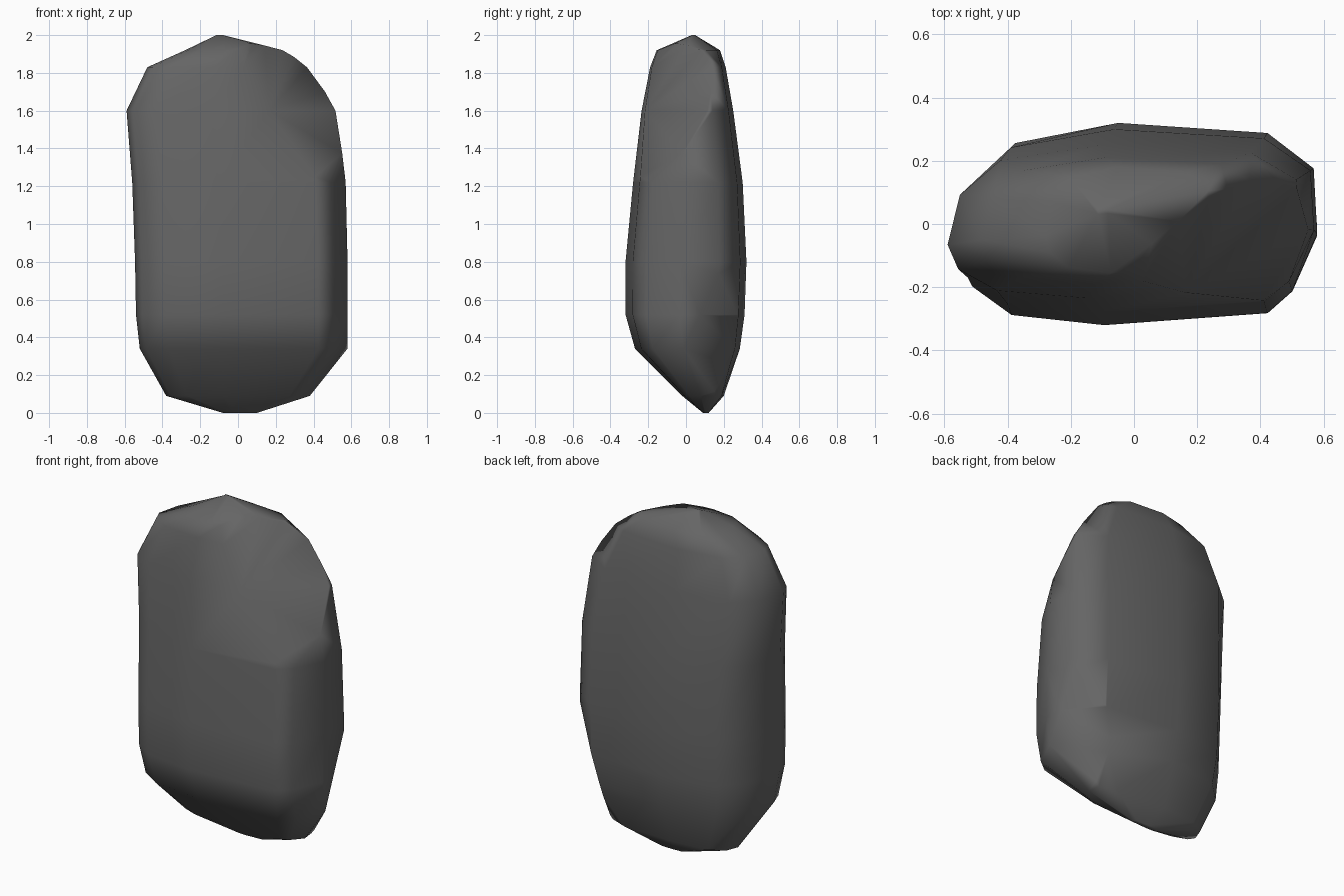
import bpy
import bmesh
from mathutils import Vector

cube = bpy.data.objects.get("Cube")
if cube:
    bpy.data.objects.remove(cube, do_unlink=True)

# Dark stone colour
stone = bpy.data.materials.new("dark grey stone")
stone.use_nodes = True
grey = (0.13, 0.13, 0.13, 1.0)
stone.diffuse_color = grey
shader = stone.node_tree.nodes["Principled BSDF"]
shader.inputs["Base Color"].default_value = grey
shader.inputs["Roughness"].default_value = 0.9

# Irregular rounded-block cross-section, in the range -1 to 1
section = [(-1, -.3), (-.94, -.62), (-.72, -.9), (-.2, -1), (.72, -.88),
           (.86, -.66), (1, -.1), (.98, .55), (.72, .9), (-.12, 1),
           (-.7, .8), (-.93, .35)]

# Height, then right, left, front and back limits of each layer
layers = [(0, -.08, .10, .09, .12),
          (.09, -.38, .38, -.02, .20),
          (.34, -.52, .58, -.27, .285),
          (.52, -.54, .58, -.32, .31),
          (.8, -.545, .58, -.32, .32),
          (1.22, -.56, .57, -.28, .30),
          (1.6, -.59, .525, -.235, .25),
          (1.83, -.48, .40, -.19, .21),
          (1.92, -.28, .24, -.155, .18),
          (2, -.12, -.08, .03, .05)]


def between(low, high, t):
    return low + (high - low) * (t + 1) / 2


def chip(bm, point, normal):
    """Slice off everything beyond a plane and close the cut."""
    geom = bm.verts[:] + bm.edges[:] + bm.faces[:]
    cut = bmesh.ops.bisect_plane(bm, geom=geom, dist=0.0005,
                                 plane_co=Vector(point),
                                 plane_no=Vector(normal).normalized(),
                                 clear_outer=True)
    edges = [e for e in cut["geom_cut"] if isinstance(e, bmesh.types.BMEdge)]
    bmesh.ops.holes_fill(bm, edges=edges, sides=0)


# Loft the layers into a closed boulder
bm = bmesh.new()
rings = [[bm.verts.new((between(x0, x1, u), between(y0, y1, v), z))
          for u, v in section] for z, x0, x1, y0, y1 in layers]
count = len(section)
for lower, upper in zip(rings, rings[1:]):
    for i in range(count):
        j = (i + 1) % count
        bm.faces.new((lower[i], lower[j], upper[j], upper[i]))
bm.faces.new(list(reversed(rings[0])))
bm.faces.new(rings[-1])

# Broken corners: upper front and lower back on the left side
chip(bm, (0, -.17, 1.88), (.253, -.27, .195))
chip(bm, (.57, .2, .8), (.109, .078, -.034))

# Merge slivers left by the cuts
bmesh.ops.remove_doubles(bm, verts=bm.verts[:], dist=0.015)
bmesh.ops.triangulate(bm, faces=[f for f in bm.faces if len(f.verts) > 4])
bmesh.ops.recalc_face_normals(bm, faces=bm.faces[:])

mesh = bpy.data.meshes.new("boulder")
bm.to_mesh(mesh)
bm.free()
mesh.materials.append(stone)
boulder = bpy.data.objects.new("boulder", mesh)
bpy.context.collection.objects.link(boulder)

# Soft worn edges with broad flat-looking faces
mesh.shade_smooth()
worn = boulder.modifiers.new("worn edges", "WEIGHTED_NORMAL")
worn.mode = "FACE_AREA"
worn.keep_sharp = False
